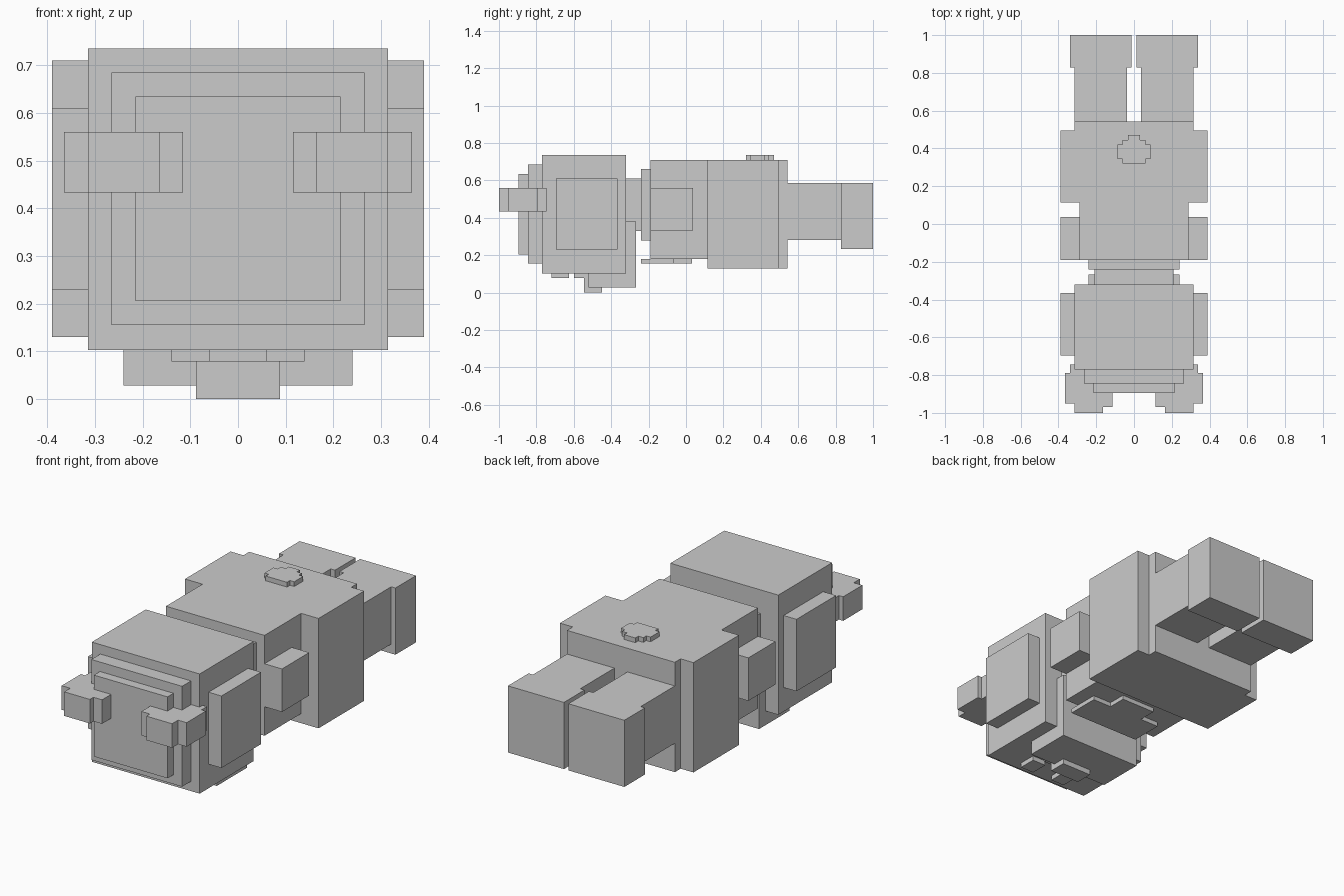
import bpy
import bmesh

if "Cube" in bpy.data.objects:
    bpy.data.objects.remove(bpy.data.objects["Cube"])


def prism(name, outline, z0, z1):
    """Extrude a flat outline (x, y) upwards from z0 to z1."""
    bm = bmesh.new()
    face = bm.faces.new([bm.verts.new((x, y, z0)) for x, y in outline])
    top = bmesh.ops.extrude_face_region(bm, geom=[face])["geom"]
    verts = [v for v in top if isinstance(v, bmesh.types.BMVert)]
    bmesh.ops.translate(bm, verts=verts, vec=(0, 0, z1 - z0))
    bmesh.ops.recalc_face_normals(bm, faces=bm.faces)
    mesh = bpy.data.meshes.new(name)
    bm.to_mesh(mesh)
    bm.free()
    obj = bpy.data.objects.new(name, mesh)
    bpy.context.collection.objects.link(obj)
    return obj


def box(name, x0, x1, y0, y1, z0, z1):
    return prism(name, [(x0, y0), (x1, y0), (x1, y1), (x0, y1)], z0, z1)


def centred(name, half, y0, y1, z0, z1):
    return box(name, -half, half, y0, y1, z0, z1)


def symmetric(half_outline):
    """Complete a right-hand half outline with its mirror image."""
    return half_outline + [(-x, y) for x, y in reversed(half_outline)]


def mirrored(obj):
    mod = obj.modifiers.new("Mirror", "MIRROR")
    mod.use_axis[0] = True
    return obj


# Head, with its stepped crown towards -y
centred("head", 0.315, -0.77, -0.32, 0.103, 0.735)
centred("crown_lower", 0.265, -0.845, -0.77, 0.155, 0.685)
centred("crown_upper", 0.215, -0.895, -0.845, 0.205, 0.635)
mirrored(box("cheek_panel", 0.315, 0.39, -0.695, -0.365, 0.23, 0.61))

# Stepped ears
ear = [(0.165, -1), (0.315, -1), (0.315, -0.95), (0.365, -0.95),
       (0.365, -0.79), (0.34, -0.79), (0.34, -0.745), (0.215, -0.745),
       (0.215, -0.87), (0.115, -0.87), (0.115, -0.97), (0.165, -0.97)]
mirrored(prism("ear", ear, 0.433, 0.56))

# Face, looking down
centred("muzzle", 0.24, -0.52, -0.267, 0.028, 0.38)
centred("nose", 0.088, -0.545, -0.45, 0.0, 0.103)
mirrored(box("eye", 0.06, 0.14, -0.72, -0.625, 0.078, 0.103))
centred("nose_bridge", 0.088, -0.6, -0.52, 0.078, 0.103)

# Neck and collar
centred("neck", 0.21, -0.32, -0.24, 0.33, 0.61)
centred("collar", 0.24, -0.24, -0.19, 0.28, 0.66)

# Torso: chest, then wider belly with a narrower base
centred("chest", 0.288, -0.19, 0.115, 0.18, 0.71)
hips = [(0.39, 0.115), (0.39, 0.495), (0.315, 0.495), (0.315, 0.543)]
prism("belly", symmetric(hips), 0.13, 0.71)

# Raised bib on the chest
bib = [(0.21, -0.24), (0.21, -0.065), (0.1, -0.065), (0.1, 0.033)]
prism("chest_bib", symmetric(bib), 0.157, 0.18)

# Limbs
mirrored(box("arm", 0.288, 0.39, -0.19, 0.037, 0.333, 0.56))
mirrored(box("leg", 0.038, 0.315, 0.543, 0.828, 0.282, 0.585))
mirrored(box("foot", 0.013, 0.34, 0.828, 1.0, 0.233, 0.585))

# Small stepped tail
tail = [(0.062, 0.32), (0.062, 0.345), (0.087, 0.345), (0.087, 0.42),
        (0.062, 0.42), (0.062, 0.445), (0.033, 0.445), (0.033, 0.47)]
prism("tail", symmetric(tail), 0.71, 0.735)
